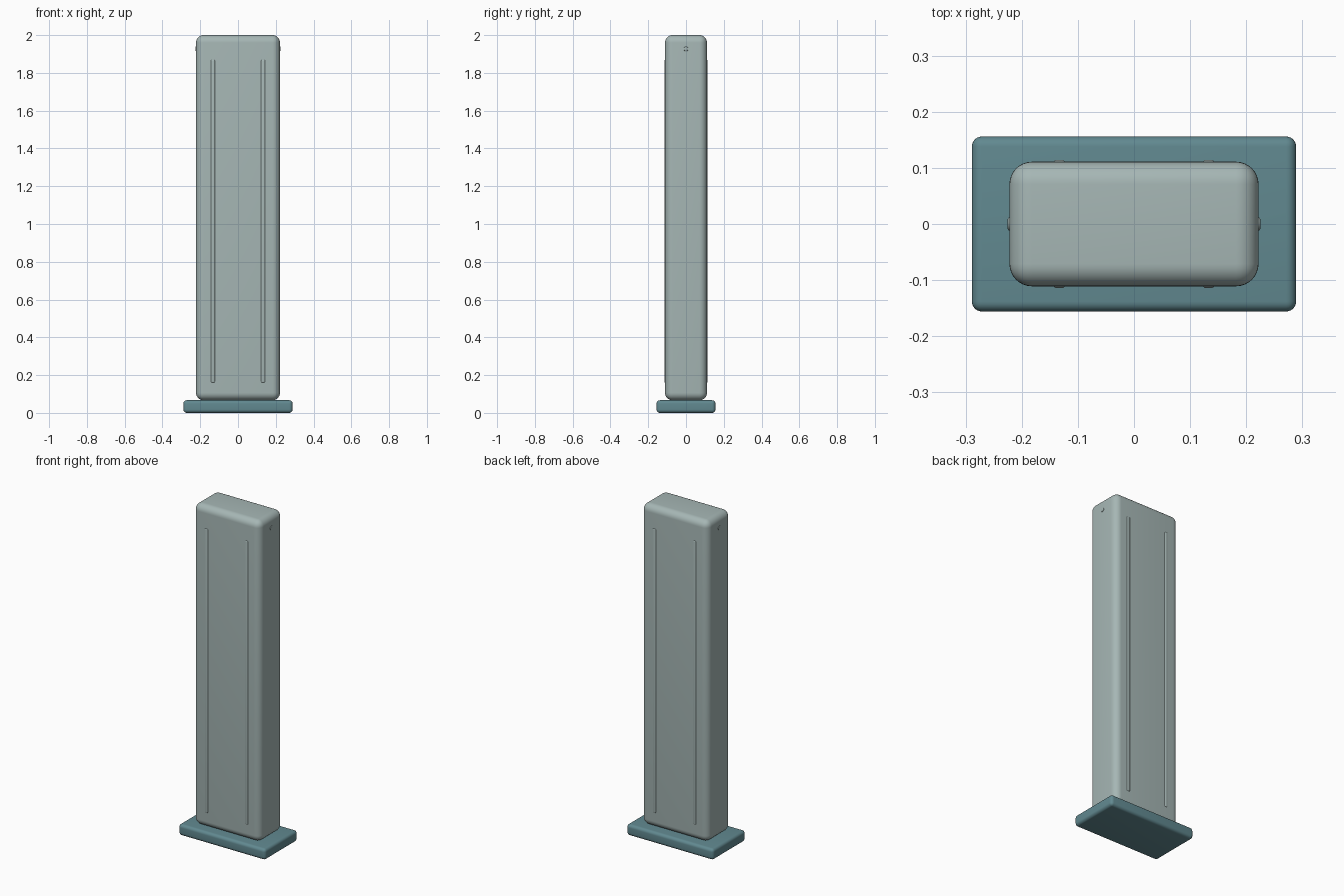
import bpy
import math

cube = bpy.data.objects.get("Cube")
if cube:
    bpy.data.objects.remove(cube, do_unlink=True)


def material(name, rgb):
    mat = bpy.data.materials.new(name)
    mat.use_nodes = True
    colour = (*rgb, 1)
    mat.diffuse_color = colour
    mat.node_tree.nodes["Principled BSDF"].inputs["Base Color"].default_value = colour
    return mat


pale = material("pale grey green", (0.38, 0.47, 0.46))
teal = material("dull teal", (0.12, 0.25, 0.28))


def finish(obj, name, mat, bevel, segments):
    """Name, colour, round and smooth a part."""
    obj.name = name
    obj.data.materials.append(mat)
    bpy.ops.object.transform_apply(location=False, rotation=True, scale=True)
    mod = obj.modifiers.new("rounding", "BEVEL")
    mod.width = bevel
    mod.segments = segments
    mod.limit_method = "ANGLE"
    bpy.ops.object.modifier_apply(modifier=mod.name)
    bpy.ops.object.shade_smooth_by_angle(angle=math.radians(35))
    return obj


def rounded_box(name, size, centre, mat, bevel, segments=6):
    bpy.ops.mesh.primitive_cube_add(size=1, location=centre)
    obj = bpy.context.object
    obj.scale = size
    return finish(obj, name, mat, bevel, segments)


# Plinth and tall body
PLINTH = 0.067
rounded_box("base_plate", (0.578, 0.312, PLINTH), (0, 0, PLINTH / 2), teal, 0.018)
rounded_box("body", (0.444, 0.222, 2 - PLINTH), (0, 0, 1 + PLINTH / 2), pale, 0.04, 8)

# Slim raised ribs on front and back
for face, y in (("front", -0.106), ("back", 0.106)):
    for side, x in (("right", -0.133), ("left", 0.133)):
        rounded_box(f"{face}_{side}_rib", (0.022, 0.016, 1.71), (x, y, 1.015),
                    pale, 0.006, 4)

# Small round buttons near the top of each side
for side, x in (("right", -0.217), ("left", 0.217)):
    bpy.ops.mesh.primitive_cylinder_add(vertices=24, radius=0.012, depth=0.016,
                                        location=(x, 0, 1.927),
                                        rotation=(0, math.pi / 2, 0))
    finish(bpy.context.object, f"{side}_button", pale, 0.003, 3)
